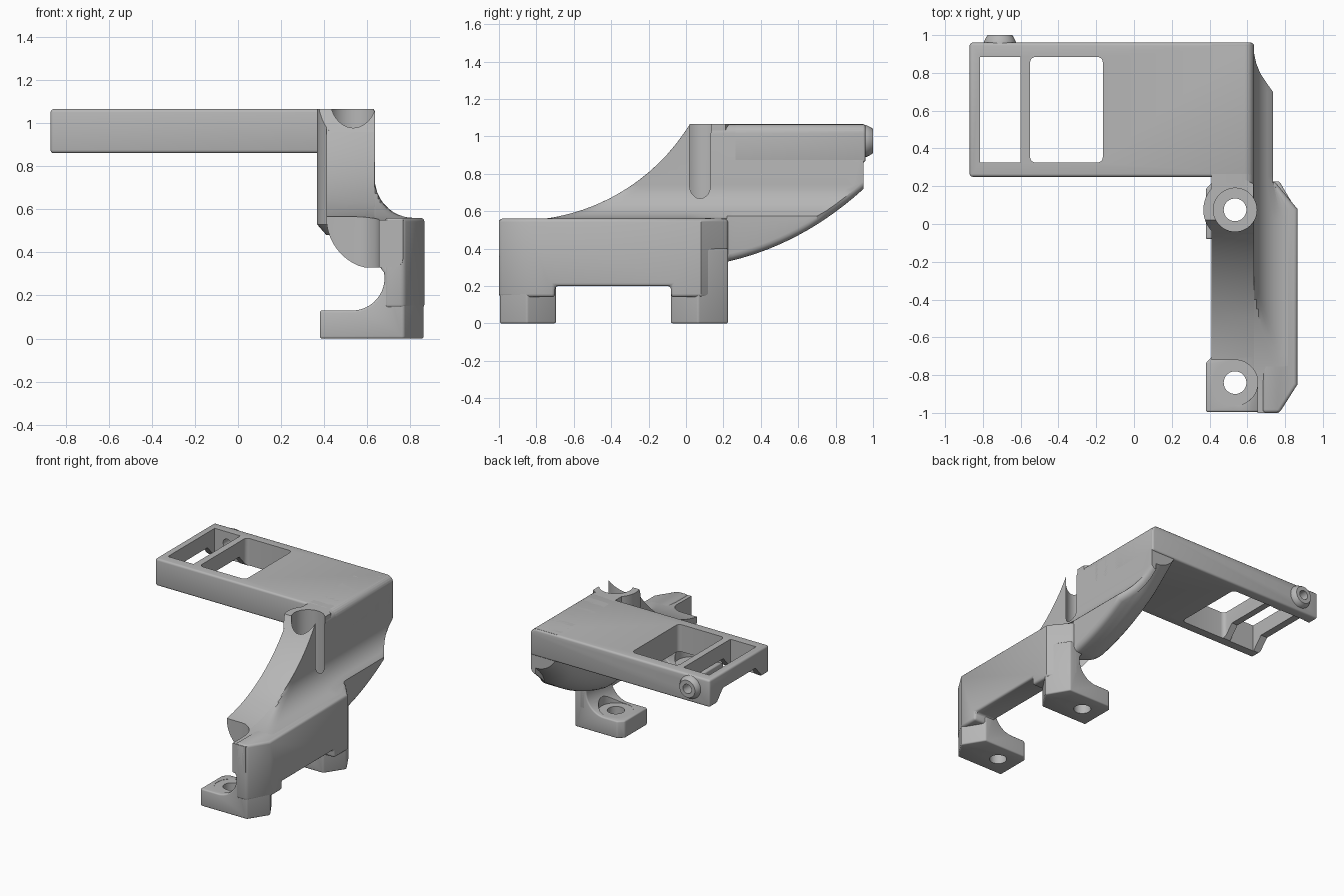
import bpy, bmesh
from math import sin, cos, pi, sqrt, radians

cube = bpy.data.objects.get("Cube")
if cube:
    bpy.data.objects.remove(cube, do_unlink=True)

grey = bpy.data.materials.new("matte grey")
grey.use_nodes = True
colour = (0.47, 0.47, 0.47, 1)
grey.diffuse_color = colour
grey.node_tree.nodes["Principled BSDF"].inputs["Base Color"].default_value = colour

TOP = 1.065
BOLT_X, BOLT_Y, FRONT_BOLT_Y = 0.535, 0.075, -0.84


def arc(cx, cy, r, start, end, n=12):
    angles = [radians(start + (end - start) * i / n) for i in range(n + 1)]
    return [(cx + r * cos(a), cy + r * sin(a)) for a in angles]


def loft(name, rings):
    """Skin a list of equal-length closed rings and cap both ends."""
    bm = bmesh.new()
    rows = [[bm.verts.new(p) for p in ring] for ring in rings]
    n = len(rows[0])
    for a, b in zip(rows, rows[1:]):
        for i in range(n):
            j = (i + 1) % n
            bm.faces.new((a[i], a[j], b[j], b[i]))
    bm.faces.new(rows[0])
    bm.faces.new(rows[-1][::-1])
    bmesh.ops.remove_doubles(bm, verts=bm.verts, dist=0.0005)
    bmesh.ops.recalc_face_normals(bm, faces=bm.faces)
    mesh = bpy.data.meshes.new(name)
    bm.to_mesh(mesh)
    bm.free()
    mesh.materials.append(grey)
    obj = bpy.data.objects.new(name, mesh)
    bpy.context.collection.objects.link(obj)
    return obj


def prism(name, outline, axis, lo, hi):
    place = {"x": lambda p, d: (d, p[0], p[1]),
             "y": lambda p, d: (p[0], d, p[1]),
             "z": lambda p, d: (p[0], p[1], d)}[axis]
    return loft(name, [[place(p, d) for p in outline] for d in (lo, hi)])


def rect(x0, y0, x1, y1):
    return [(x0, y0), (x1, y0), (x1, y1), (x0, y1)]


def disc(cx, cy, r):
    return arc(cx, cy, r, 0, 352.5, 47)


def apply(obj, mod):
    bpy.context.view_layer.objects.active = obj
    bpy.ops.object.modifier_apply(modifier=mod.name)


def bevel(obj, width):
    mod = obj.modifiers.new("bevel", "BEVEL")
    mod.width, mod.segments, mod.angle_limit = width, 3, radians(40)
    apply(obj, mod)


def boolean(obj, cutter, operation="DIFFERENCE"):
    mod = obj.modifiers.new("cut", "BOOLEAN")
    mod.object, mod.operation, mod.solver = cutter, operation, "EXACT"
    apply(obj, mod)
    bpy.data.objects.remove(cutter, do_unlink=True)


def cut(obj, outline, axis, lo, hi):
    boolean(obj, prism("cutter", outline, axis, lo, hi))


# Flat plate with two windows
plate = prism("top_plate", [(-0.87, 0.86), (0.635, 0.86)]
              + arc(0.585, TOP - 0.05, 0.05, 0, 90, 6) + [(-0.87, TOP)], "y", 0.25, 0.96)
bevel(plate, 0.015)
cut(plate, rect(-0.815, 0.325, -0.60, 0.885), "z", 0.8, 1.2)
window = [p for cx, cy, a in ((-0.195, 0.855, 0), (-0.52, 0.855, 90),
                              (-0.52, 0.355, 180), (-0.195, 0.355, 270))
          for p in arc(cx, cy, 0.03, a, a + 90, 5)]
cut(plate, window, "z", 0.8, 1.2)
# Notch under the end bar and the divider
cut(plate, [(0.33, 0.8), (0.33, 0.86), (0.41, 0.95), (0.80, 0.95), (0.88, 0.86), (0.88, 0.8)],
    "x", -0.95, -0.3)

# Screw pad on the back rim
pad = loft("screw_pad", [[(x, y, z) for x, z in disc(-0.71, 0.975, r)]
                         for y, r in ((0.93, 0.085), (0.965, 0.085), (0.985, 0.075), (1.0, 0.065))])
for part in (plate, pad):
    cut(part, disc(-0.71, 0.975, 0.035), "y", 0.82, 1.05)


# Sweeping arm: a cross-section that changes along y
def arm_top(y):
    if y < -0.9:
        return 0.55
    return min(TOP, 1.63 - sqrt(max(0, 1.08 ** 2 - (y + 0.9) ** 2))) if y < 0.02 else TOP


def arm_bottom(y):
    if y <= 0.22:
        return 0.33
    lo, hi = 0.0, 1.0
    for _ in range(30):
        u = (lo + hi) / 2
        if 0.22 * (1 - u) ** 2 + 1.24 * u * (1 - u) + 0.95 * u * u < y:
            lo = u
        else:
            hi = u
    return 0.33 * (1 - u) ** 2 + 0.84 * u * (1 - u) + 0.72 * u * u


def arm_outer(y):
    if y < -0.85:
        return 0.765 + (y + 1) * 0.6
    if y < 0.08:
        return 0.855
    return max(0.735, 0.855 - (y - 0.08) * 0.85)


def arm_section(y):
    t, b, o = arm_top(y), arm_bottom(y), arm_outer(y)
    soft = 0.04
    if b + soft > 0.56:
        o = min(o, 0.815 - sqrt(max(0, 0.18 ** 2 - max(0, 0.74 - b - soft) ** 2)))
    lobe = arc(min(0.65, o - soft), b + 0.23, min(0.65, o - soft) - 0.41, 180, 270)
    lobe = [(x, b + (z - b) * 1.0) for x, z in lobe]
    lobe = [(x, max(b, min(z, t))) for x, z in lobe]
    corner = arc(o - soft, b + soft, soft, 270, 360, 4)
    flare = [(min(x, o), min(t, max(z, b + soft))) for x, z in arc(0.815, 0.74, 0.18, 270, 180)]
    r = 0.05 if y > 0.02 else 0.001
    crown = arc(0.635 - r, t - r, r, 0, 90, 5)
    return [(x, y, z) for x, z in lobe + corner + flare + crown + [(0.41, t)]]


stations = sorted({-1, -0.92, -0.85, 0.02, 0.021, 0.08, 0.22, 0.95}
                  | {-0.8 + 0.05 * i for i in range(17)} | {0.25 + 0.05 * i for i in range(14)})
arm = loft("sweeping_arm", [arm_section(y) for y in stations])
# Clearance above the front foot
cut(arm, [(0.2, -1.1), (0.655, -1.1)] + arc(BOLT_X, FRONT_BOLT_Y, 0.12, 0, 90) + [(0.2, -0.72)],
    "z", 0.1, 1.2)
cut(arm, disc(BOLT_X, BOLT_Y, 0.115), "z", 0.1, 1.2)

# Tool sleeve around the rear bolt
sleeve = loft("bolt_sleeve", [[(x, y, z) for x, y in disc(BOLT_X, BOLT_Y, r)]
                              for z, r in ((0.48, 0.125), (0.53, 0.168), (TOP, 0.168))])
cut(sleeve, arc(-0.9, 1.63, 1.08, 0, 357, 119), "x", 0, 1)
cut(sleeve, rect(0.632, -0.3, 0.9, 0.5), "z", 0.3, 1.2)
cut(sleeve, disc(BOLT_X, BOLT_Y, 0.115), "z", 0.1, 1.2)

# Outer rail joining the two feet
rail = prism("side_rail", [(0.68, -1), (0.77, -1), (0.865, -0.85), (0.865, 0.08),
                           (0.745, 0.225), (0.68, 0.225)], "z", 0.14, 0.56)
cut(rail, rect(-0.70, 0.0, -0.08, 0.20), "x", 0.5, 1)
bevel(rail, 0.018)

# Feet with bolt holes
for name, cy in (("front_foot", FRONT_BOLT_Y), ("rear_foot", BOLT_Y)):
    foot = prism(name, [(0.38, 0), (0.865, 0), (0.865, 0.4), (0.66, 0.4), (0.66, 0.33)]
                 + arc(0.53, 0.28, 0.15, 10, -90) + [(0.38, 0.13)], "y", cy - 0.3, cy + 0.3)
    y0, y1 = cy - 0.155, cy + 0.145
    if cy > 0:
        y1 += 0.005
    plan = prism("plan", [(0.38, y0), (0.77, y0), (0.865, cy - 0.01), (0.77, y1),
                          (0.42, y1), (0.38, y1 - 0.04)], "z", -0.1, 0.6)
    boolean(foot, plan, "INTERSECT")
    bevel(foot, 0.01)
    cut(foot, disc(BOLT_X, cy, 0.12), "z", 0.128, 0.6)
    cut(foot, disc(BOLT_X, cy, 0.06), "z", -0.1, 0.6)

# Smooth shading with crisp edges
bpy.ops.object.select_all(action="DESELECT")
for obj in bpy.context.collection.objects:
    if obj.type == "MESH" and grey.name in obj.data.materials:
        obj.select_set(True)
        bpy.context.view_layer.objects.active = obj
bpy.ops.object.shade_smooth_by_angle(angle=radians(32))
